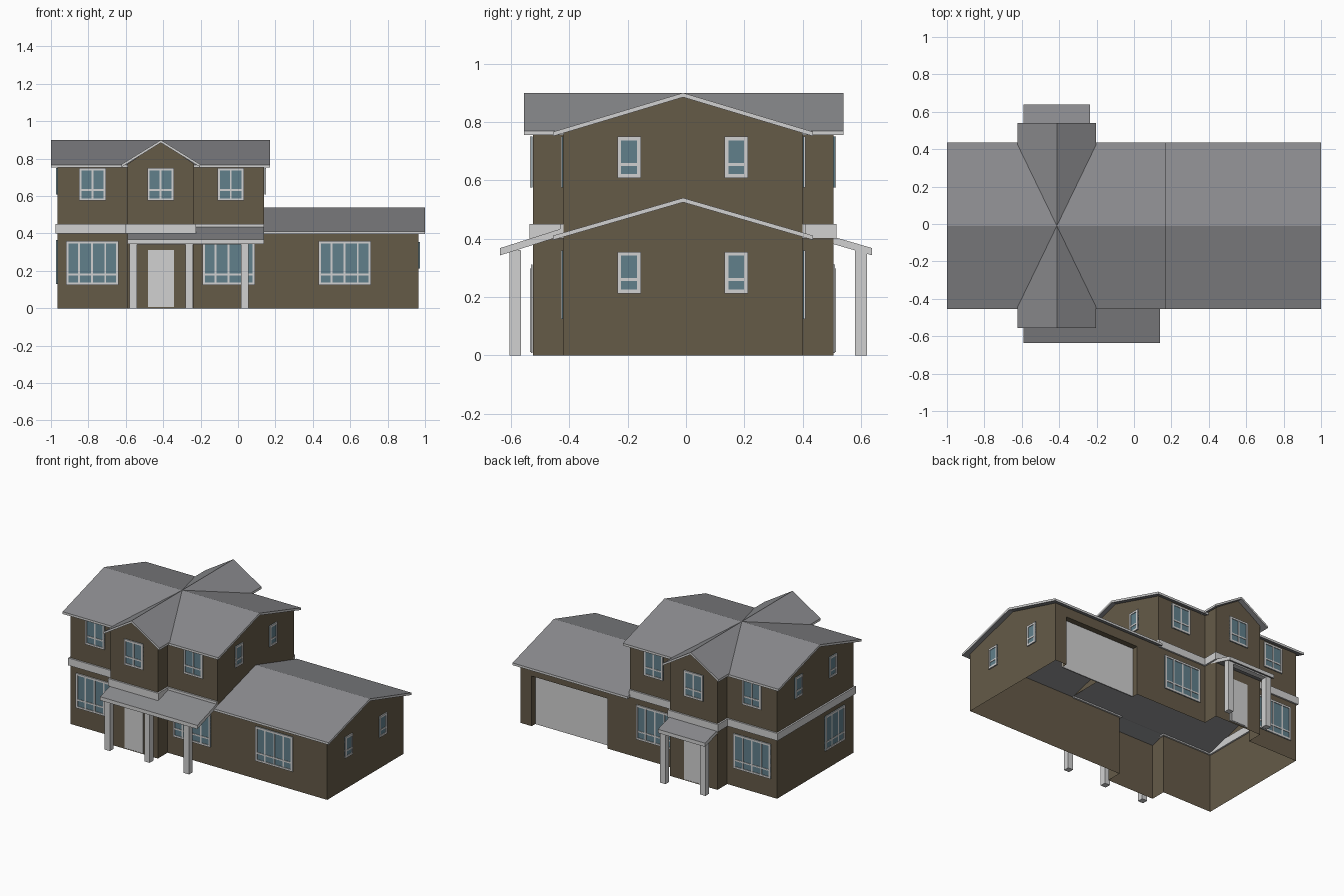
import bpy, bmesh

if "Cube" in bpy.data.objects:
    bpy.data.objects.remove(bpy.data.objects["Cube"])

CY = -0.01                       # the ridge line; front and back mirror about it
W, B = 0.41, 0.515               # half depth of the house and of the bays
XL, XM, XR = -0.965, 0.14, 0.965 # left end, end of upper storey, right end
BL, BR = -0.59, -0.235           # bay sides
ZB = 0.41                        # top of the lower walls


def material(name, rgb):
    m = bpy.data.materials.new(name)
    m.diffuse_color = (*rgb, 1)
    m.use_nodes = True
    m.node_tree.nodes["Principled BSDF"].inputs["Base Color"].default_value = m.diffuse_color
    return m


BROWN = material("brown_siding", (0.13, 0.103, 0.064))
GREY = material("grey_roofing", (0.255, 0.257, 0.27))
WHITE = material("pale_trim", (0.64, 0.64, 0.64))
GLASS = material("blue_glass", (0.12, 0.215, 0.26))


def finish(bm, name, *mats, fix=True):
    if fix:
        bmesh.ops.recalc_face_normals(bm, faces=bm.faces)
    me = bpy.data.meshes.new(name)
    bm.to_mesh(me)
    bm.free()
    for m in mats:
        me.materials.append(m)
    ob = bpy.data.objects.new(name, me)
    bpy.context.collection.objects.link(ob)
    return ob


def face(bm, pts, mat=0):
    f = bm.faces.new([bm.verts.new(p) for p in pts])
    f.material_index = mat
    return f


def box(bm, a, b, mat=0):
    lo = [min(p, q) for p, q in zip(a, b)]
    hi = [max(p, q) for p, q in zip(a, b)]
    vs = bmesh.ops.create_cube(bm, size=1)["verts"]
    for v in vs:
        v.co = [(lo[i] + hi[i]) / 2 + v.co[i] * (hi[i] - lo[i]) for i in range(3)]
    for f in {f for v in vs for f in v.link_faces}:
        f.material_index = mat


def walls(bm, path, z0, z1):
    for (x0, y0), (x1, y1) in zip(path, path[1:]):
        face(bm, [(x0, y0, z0), (x1, y1, z0), (x1, y1, z1), (x0, y0, z1)])


def bay_path(side, x0, x1):
    """Wall line with its bay, left to right, on the front (-1) or back (+1)."""
    w, b = CY + side * W, CY + side * B
    return [(x0, w), (BL, w), (BL, b), (BR, b), (BR, w), (x1, w)]


def slab(name, profile, a, b, axis, edges):
    """Extrude a closed profile (across, z); ends and the listed edges are trim."""
    bm = bmesh.new()

    def pt(p, t):
        return (t, p[0], p[1]) if axis == 'x' else (p[0], t, p[1])
    ends = [[bm.verts.new(pt(p, t)) for p in profile] for t in (a, b)]
    n = len(profile)
    for e in ends:
        bm.faces.new(e).material_index = 1
    for i in range(n):
        j = (i + 1) % n
        f = bm.faces.new([ends[0][i], ends[0][j], ends[1][j], ends[1][i]])
        f.material_index = 1 if i in edges else 0
    return finish(bm, name, GREY, WHITE)


def gable_roof(name, c, half, ridge, slope, a, b, axis, t=0.015):
    e = ridge - half * slope
    prof = [(c - half, e), (c, ridge), (c + half, e),
            (c + half, e - t), (c, ridge - t), (c - half, e - t)]
    return slab(name, prof, a, b, axis, (2, 5))


# lower walls: open underneath, with a garage recess at the back right
GL, GR, GY, GZ, YB = 0.31, 0.88, 0.36, 0.34, CY + W
bm = bmesh.new()
walls(bm, [(GL, GY), (GL, YB)] + bay_path(1, XL, GL)[::-1][1:]
      + bay_path(-1, XL, XR) + [(XR, YB), (GR, YB), (GR, GY)], 0, ZB)
face(bm, [(GL, YB, GZ), (GR, YB, GZ), (GR, YB, ZB), (GL, YB, ZB)])
face(bm, [(GL, YB, GZ), (GR, YB, GZ), (GR, GY, GZ), (GL, GY, GZ)])
face(bm, [(XR, CY - W, ZB), (XR, YB, ZB), (XR, CY, 0.53)])
bmesh.ops.remove_doubles(bm, verts=bm.verts, dist=0.0005)
finish(bm, "lower_walls", BROWN)

# upper walls with end gables and bay gables
ZU = 0.772
bm = bmesh.new()
front, back = bay_path(-1, XL, XM), bay_path(1, XL, XM)[::-1]
walls(bm, front + back + front[:1], ZB, ZU)
for x in (XL, XM):
    face(bm, [(x, CY - W, ZU), (x, CY + W, ZU), (x, CY, 0.89)])
for s in (-1, 1):
    y = CY + s * B
    face(bm, [(BL, y, ZU), (BR, y, ZU), ((BL + BR) / 2, y, 0.89)])
bmesh.ops.remove_doubles(bm, verts=bm.verts, dist=0.0005)
finish(bm, "upper_walls", BROWN)

# roofs
gable_roof("main_roof", CY, 0.445, 0.9, 0.3, -1.0, 0.17, 'x')
gable_roof("cross_roof", (BL + BR) / 2, 0.21, 0.9, 0.62, CY - 0.545, CY + 0.55, 'y')
gable_roof("wing_roof", CY, 0.445, 0.54, 0.29, 0.135, 1.0, 'x')
gable_roof("inner_ceiling", CY, 0.405, 0.54, 0.29, XL + 0.005, 0.135, 'x')
bm = bmesh.new()
for s in (-1, 1):
    y0, y1 = CY + s * W, CY + s * B
    face(bm, [(BL, y0, ZB), (BR, y0, ZB), (BR, y1, ZB), (BL, y1, ZB)])
finish(bm, "bay_ceilings", GREY)

# trim band between the storeys
bm = bmesh.new()
bands = [front, back, [(XL, CY - W), (XL, CY + W)]]
for path in bands:
    for p, q in zip(path, path[1:]):
        lo = [min(p[i], q[i]) - 0.011 for i in (0, 1)]
        hi = [max(p[i], q[i]) + 0.011 for i in (0, 1)]
        hi[0] = min(hi[0], XM)
        box(bm, (*lo, 0.40), (*hi, 0.45))
finish(bm, "trim_band", WHITE)

# porches: sloped roof, front beam and columns
for name, s, out, col, x1, cols in (
        ("front_porch", -1, -0.637, -0.585, XM, (-0.56, -0.26, 0.035)),
        ("back_porch", 1, 0.638, 0.60, BR, (-0.56, -0.26))):
    inn = CY + s * (W - 0.01)
    slab(name + "_roof", [(out, 0.368), (inn, 0.44), (inn, 0.415), (out, 0.343)],
         BL, x1, 'x', (1, 3))
    bm = bmesh.new()
    box(bm, (cols[0] - 0.02, col - 0.018, 0.34), (cols[-1] + 0.02, col + 0.018, 0.362))
    for x in cols:
        box(bm, (x - 0.02, col - 0.02, 0), (x + 0.02, col + 0.02, 0.36))
    finish(bm, name + "_columns", WHITE)


# windows and doors are thin plates on a wall plane
def on_wall(wall):
    if wall in ("front", "back", "front_bay", "back_bay"):
        s = -1 if "front" in wall else 1
        y = CY + s * (B if "bay" in wall else W)
        return lambda u, d, z: (u, y + s * d, z)
    x, s = {"left": (XL, -1), "wing": (XR, 1), "right": (XM, 1)}[wall]
    return lambda u, d, z: (x + s * d, u, z)


def window(wall, u0, u1, z0, z1, cols, rail=0.28):
    P, fr, bar, D = on_wall(wall), 0.013, 0.005, 0.009
    bm = bmesh.new()
    box(bm, P(u0, 0.001, z0), P(u1, 0.005, z1), 1)
    for a, b in ((u0, u0 + fr), (u1 - fr, u1)):
        box(bm, P(a, 0.001, z0), P(b, D, z1))
    for a, b in ((z0, z0 + fr), (z1 - fr, z1)):
        box(bm, P(u0, 0.001, a), P(u1, D, b))
    zr = z0 + (z1 - z0) * rail
    if cols == 1:
        zr = z0 + (z1 - z0) * 0.33
    box(bm, P(u0, 0.001, zr - bar), P(u1, D - 0.001, zr + bar))
    for i in range(1, cols):
        u = u0 + (u1 - u0) * i / cols
        box(bm, P(u - bar, 0.001, z0), P(u + bar, D - 0.001, z1))
    finish(bm, wall + "_window", WHITE, GLASS)


for side in ("front", "back"):
    for u in (-0.92, -0.19) + ((0.43,) if side == "front" else ()):
        window(side, u, u + 0.28, 0.125, 0.36, 4, 0.24)
    for u in (-0.85, -0.11):
        window(side, u, u + 0.143, 0.575, 0.75, 2, 0.33)
    window(side + "_bay", -0.485, -0.342, 0.575, 0.75, 2, 0.33)
    P = on_wall(side + "_bay")
    bm = bmesh.new()
    box(bm, P(-0.482, 0.001, 0.008), P(-0.342, 0.006, 0.312))
    box(bm, P(-0.468, 0.001, 0.012), P(-0.356, 0.009, 0.298))
    finish(bm, side + "_door", WHITE)

for u in (-0.235, 0.132):
    for wall, z in (("left", 0.608), ("right", 0.608), ("wing", 0.213)):
        window(wall, u, u + 0.08, z, z + 0.142, 1)
window("left", -0.32, -0.11, 0.13, 0.365, 3, 0.24)

# garage door set back in its opening
bm = bmesh.new()
box(bm, (GL, GY - 0.006, 0.0), (GR, GY + 0.002, GZ))
finish(bm, "garage_door", WHITE)
